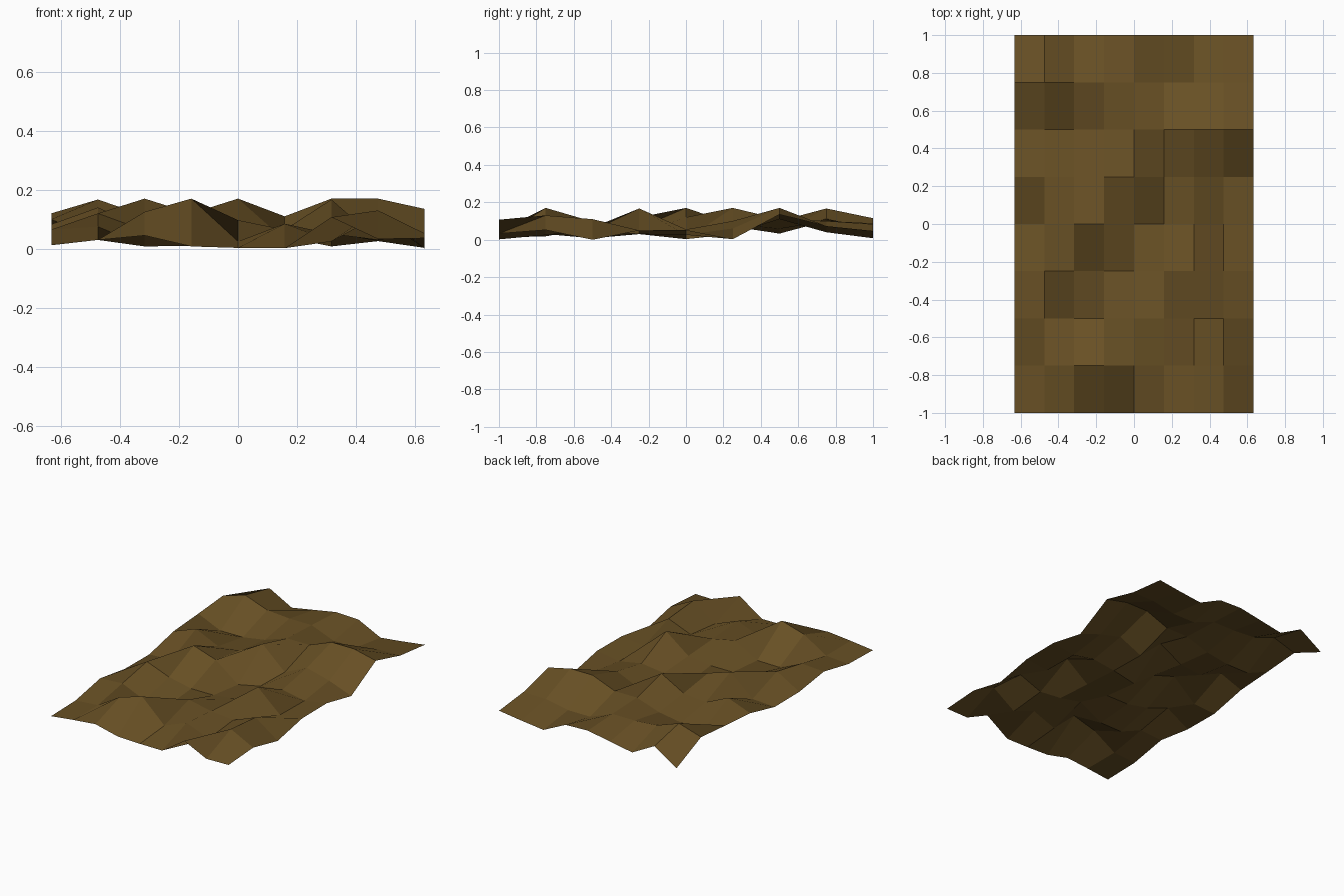
import bpy, bmesh

# Rolling ground patch: an 8 x 8 grid with hand-set heights (hundredths),
# rows run front to back, each row left to right
W, L, N = 1.266, 2.0, 8
heights = [
    "1.2 3 4.5 0.8 0.3 0.2 10.7 3.3 3.6",
    "1.8 3 12.5 17 2.5 8.5 2.5 13 5.2",
    "6.5 7.5 0.8 1 9.7 6.5 5 11 0",
    "3 12 6.2 3 3 5 16.7 3 5",
    "2.8 3.7 17 12 0.3 3.5 5.5 2.6 5.2",
    "8.3 14 7 8.5 17 3 10 6 0.3",
    "10 3.2 3.3 5.8 11 11 17 17 13.5",
    "12 16.7 11.2 10 10 4 4 7 7.3",
    "1.5 11.5 3.2 6 8.8 8.3 0.8 2.6 4.7",
]

# Soil colour
soil = bpy.data.materials.new("brown_soil")
soil.diffuse_color = (0.138, 0.08, 0.018, 1)

# Ground surface
bm = bmesh.new()
grid = []
for j, row in enumerate(heights):
    grid.append([bm.verts.new((W * (i / N - 0.5), L * (j / N - 0.5), float(h) / 100))
                 for i, h in enumerate(row.split())])
for j in range(N):
    for i in range(N):
        bm.faces.new((grid[j][i], grid[j][i + 1], grid[j + 1][i + 1], grid[j + 1][i]))

mesh = bpy.data.meshes.new("ground_patch")
bm.to_mesh(mesh)
bm.free()
mesh.materials.append(soil)
ground = bpy.data.objects.new("ground_patch", mesh)
bpy.context.collection.objects.link(ground)
